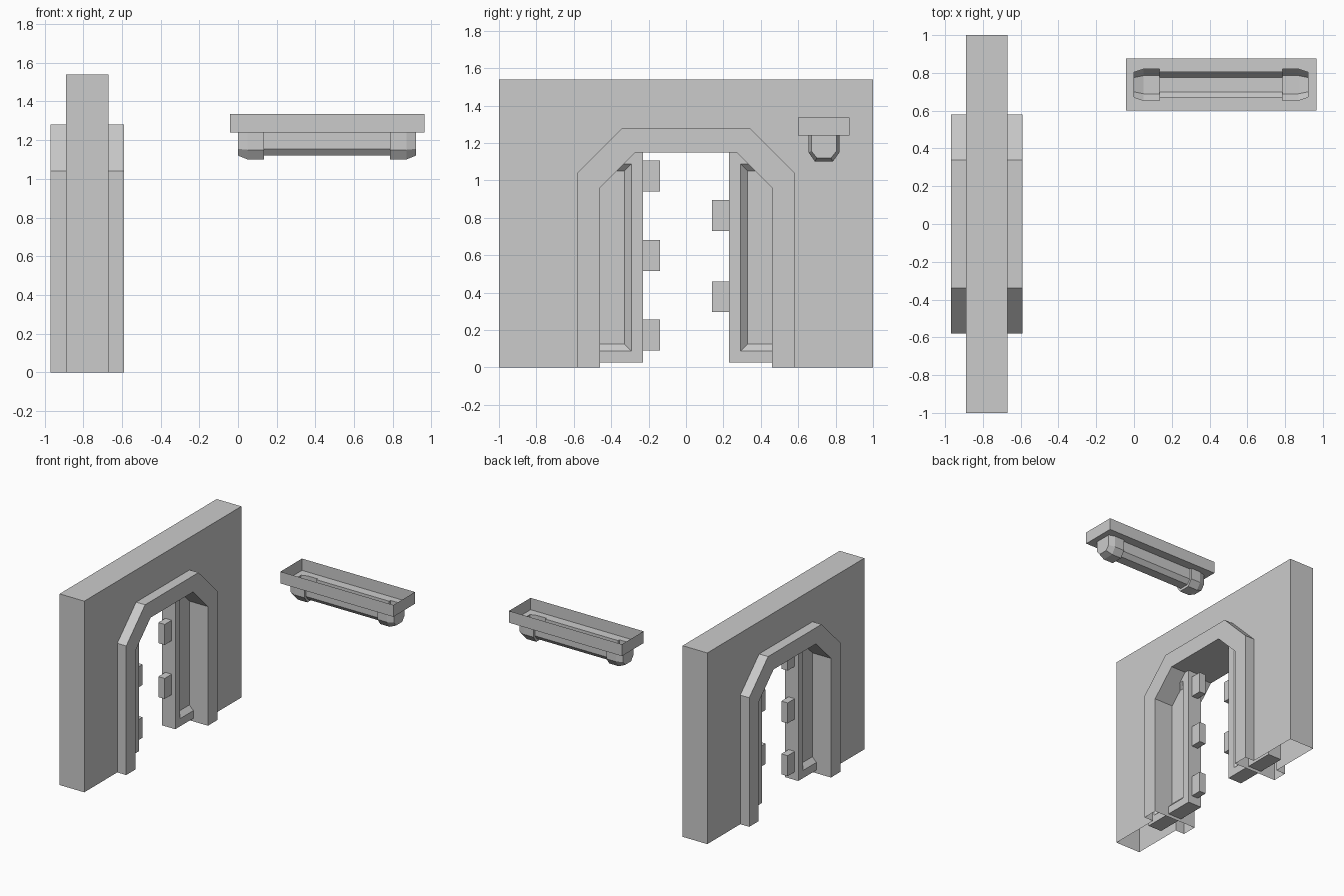
import bpy, bmesh
from mathutils import Vector

if "Cube" in bpy.data.objects:
    bpy.data.objects.remove(bpy.data.objects["Cube"])


def finish(name, bm):
    bmesh.ops.remove_doubles(bm, verts=bm.verts, dist=1e-5)
    bmesh.ops.recalc_face_normals(bm, faces=bm.faces)
    mesh = bpy.data.meshes.new(name)
    bm.to_mesh(mesh)
    bm.free()
    obj = bpy.data.objects.new(name, mesh)
    bpy.context.collection.objects.link(obj)
    return obj


def poly(bm, pts):
    return bm.faces.new([bm.verts.new(p) for p in pts])


def strip(bm, a, b):
    """Quads between two open point chains."""
    for i in range(len(a) - 1):
        poly(bm, [a[i], a[i + 1], b[i + 1], b[i]])


def at_x(x, pts):
    return [(x, y, z) for y, z in pts]


def arch(w, shoulder, top_w, top):
    return [(-w, 0), (-w, shoulder), (-top_w, top), (top_w, top), (w, shoulder), (w, 0)]


def box(name, lo, hi):
    bm = bmesh.new()
    bmesh.ops.create_cube(bm, size=1)
    lo, hi = Vector(lo), Vector(hi)
    for v in bm.verts:
        v.co = (lo + hi) / 2 + v.co * (hi - lo)
    return finish(name, bm)


# Wall with raised arch trim: a shell open underneath
XC = -0.78
outline = [(-1, 0), (-1, 1.54), (1, 1.54), (1, 0)]
trim_out = arch(0.58, 1.04, 0.34, 1.28)
trim_in = arch(0.46, 0.96, 0.27, 1.15)
bm = bmesh.new()
for s in (-1, 1):
    wall_x, trim_x = XC + s * 0.11, XC + s * 0.19
    poly(bm, at_x(wall_x, outline + trim_out[::-1]))
    strip(bm, at_x(wall_x, trim_out), at_x(trim_x, trim_out))
    poly(bm, at_x(trim_x, trim_out + trim_in[::-1]))
strip(bm, at_x(XC - 0.11, outline), at_x(XC + 0.11, outline))
strip(bm, at_x(XC - 0.19, trim_in), at_x(XC + 0.19, trim_in))
finish("arched_wall", bm)

# Sliding door leaves, partly inside the wall, with recessed panels
leaf = [(0.23, 0.025), (0.69, 0.025), (0.69, 0.96), (0.50, 1.15), (0.23, 1.15)]
for s, side in ((-1, "left"), (1, "right")):
    prof = [(s * y, z) for y, z in leaf]
    ring = prof + prof[:1]
    bm = bmesh.new()
    for d in (-0.06, 0.06):
        poly(bm, at_x(XC + d, prof))
    strip(bm, at_x(XC - 0.06, ring), at_x(XC + 0.06, ring))
    bmesh.ops.remove_doubles(bm, verts=bm.verts, dist=1e-5)
    bmesh.ops.recalc_face_normals(bm, faces=bm.faces)
    panels = [f for f in bm.faces if abs(f.normal.x) > 0.9]
    bmesh.ops.inset_individual(bm, faces=panels, thickness=0.062, use_even_offset=True)
    bmesh.ops.inset_individual(bm, faces=panels, thickness=0.037, depth=-0.035,
                               use_even_offset=True)
    finish(side + "_door", bm)

# Interlocking door teeth
for s, side, heights in ((-1, "left", (0.09, 0.515, 0.94)), (1, "right", (0.295, 0.73))):
    y0, y1 = sorted((s * 0.14, s * 0.23))
    for i, z in enumerate(heights):
        box(f"{side}_door_tooth_{i + 1}", (XC - 0.028, y0, z), (XC + 0.028, y1, z + 0.165))

# Lamp: faceted tube with thicker end caps, hollow and open at the top
YC, ZT = 0.7375, 1.24


def section(x, w, flat, shoulder, bottom):
    half = [(w, ZT), (w, shoulder), (flat, bottom)]
    return at_x(x, [(YC - y, z) for y, z in half] + [(YC + y, z) for y, z in half[::-1]])


BIG = (0.083, 0.048, 1.15, 1.10)
SMALL = (0.066, 0.038, 1.155, 1.12)
loft = [section(x, *shape) for x, shape in (
    (0, SMALL), (0.05, BIG), (0.135, BIG), (0.135, SMALL),
    (0.785, SMALL), (0.785, BIG), (0.87, BIG), (0.92, SMALL))]
bm = bmesh.new()
for a, b in zip(loft, loft[1:]):
    strip(bm, a, b)
poly(bm, loft[0])
poly(bm, loft[-1])
finish("lamp_tube", bm)

# Lamp tray: open-topped rim, floor cut out around the tube
x0, x1, hy, top = -0.042, 0.965, 0.1375, 1.335
corners = [(x0, YC - hy), (x1, YC - hy), (x1, YC + hy), (x0, YC + hy), (x0, YC - hy)]
bm = bmesh.new()
strip(bm, [(x, y, ZT) for x, y in corners], [(x, y, top) for x, y in corners])
for s, end in ((-1, 0), (1, -1)):
    edge = [sec[end] for sec in loft]
    poly(bm, [(x0, YC, ZT), (x0, YC + s * hy, ZT), (x1, YC + s * hy, ZT), (x1, YC, ZT),
              (0.92, YC, ZT)] + edge[::-1] + [(0, YC, ZT)])
finish("lamp_tray", bm)
